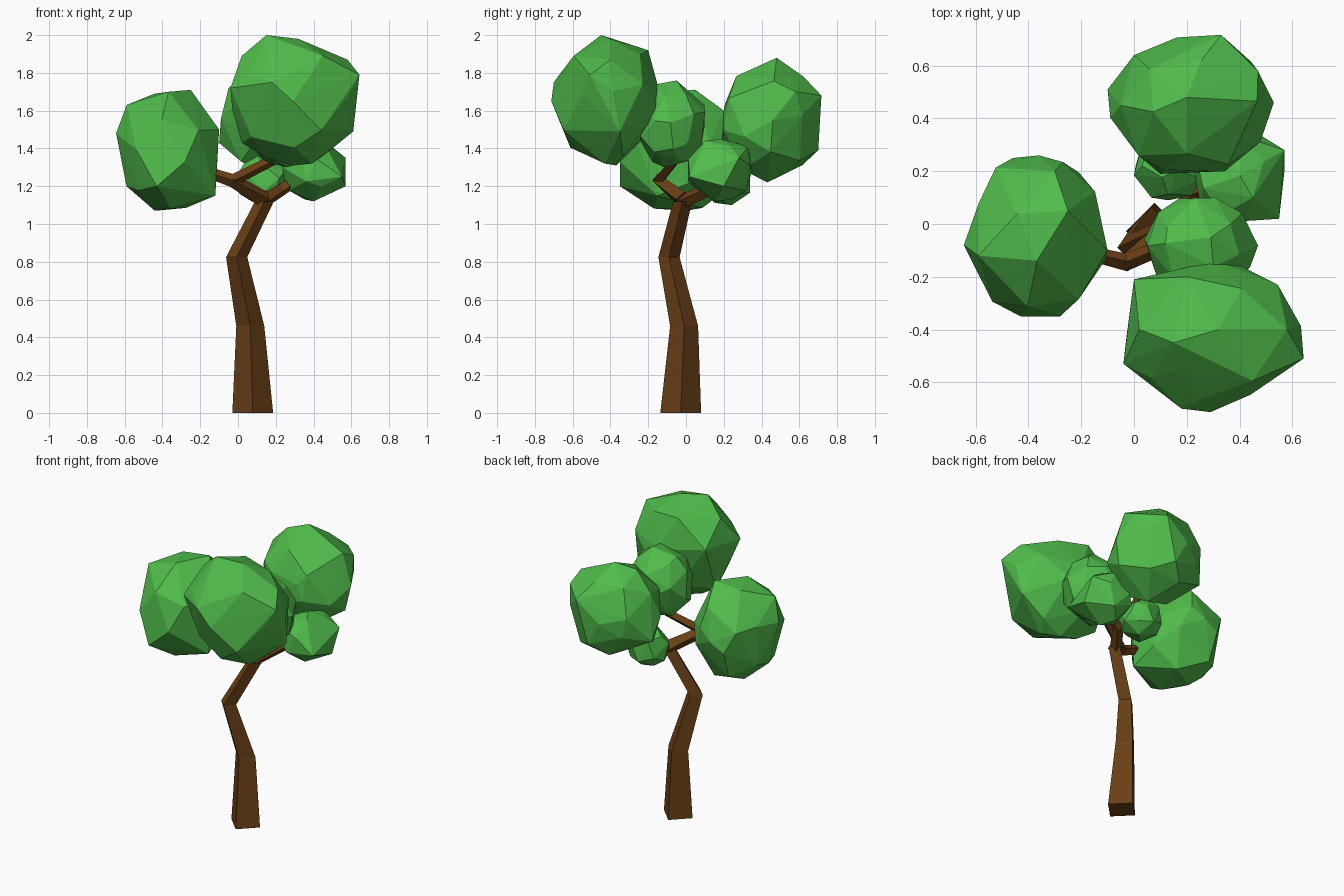
import bpy, bmesh, math, random
from mathutils import Vector, Matrix

if "Cube" in bpy.data.objects:
    bpy.data.objects.remove(bpy.data.objects["Cube"])


def material(name, color):
    m = bpy.data.materials.new(name)
    m.diffuse_color = (*color, 1)
    m.use_nodes = True
    m.node_tree.nodes["Principled BSDF"].inputs["Base Color"].default_value = m.diffuse_color
    return m


bark = material("bark", (0.14, 0.05, 0.008))
leaf = material("leaf", (0.08, 0.50, 0.07))


def finish(bm, name, mat):
    bmesh.ops.recalc_face_normals(bm, faces=bm.faces)
    me = bpy.data.meshes.new(name)
    bm.to_mesh(me)
    bm.free()
    me.materials.append(mat)
    ob = bpy.data.objects.new(name, me)
    bpy.context.collection.objects.link(ob)
    return ob


def tube(name, path, upright=False):
    """Four-sided tapering limb through (x, y, z, radius) points."""
    bm = bmesh.new()
    pts = [Vector(p[:3]) for p in path]
    rings = []
    for i, p in enumerate(pts):
        d = pts[min(i + 1, len(pts) - 1)] - pts[max(i - 1, 0)]
        side, up = Vector((1, 0, 0)), Vector((0, 1, 0))
        if not upright:
            side = d.cross(Vector((0, 0, 1))).normalized()
            up = side.cross(d).normalized()
        r = path[i][3]
        rings.append([bm.verts.new(p + side * r * math.cos(k * math.pi / 2)
                                   + up * r * math.sin(k * math.pi / 2)) for k in range(4)])
    for a, b in zip(rings, rings[1:]):
        for k in range(4):
            n = (k + 1) % 4
            bm.faces.new((a[k], a[n], b[n], b[k]))
    bm.faces.new(rings[0])
    bm.faces.new(rings[-1])
    return finish(bm, name, bark)


def clump(name, lo, hi, seed, count=26, corners=()):
    """Irregular faceted convex leaf ball in the box lo..hi, pulled out to a few corners."""
    rng = random.Random(seed)
    turn = Matrix.Rotation(rng.uniform(0, 6), 3, 'X') @ Matrix.Rotation(rng.uniform(0, 6), 3, 'Y')
    ball = []
    for i in range(count):
        z = 1 - (2 * i + 1) / count
        a = i * 2.39996
        s = math.sqrt(1 - z * z)
        p = Vector((s * math.cos(a), s * math.sin(a), z))
        p += Vector([rng.uniform(-0.17, 0.17) for _ in range(3)])
        ball.append(turn @ p.normalized() * rng.uniform(0.97, 1.05))
    inset = 0.02 if corners else 0
    for k in range(3):
        a, b = min(p[k] for p in ball), max(p[k] for p in ball)
        for p in ball:
            p[k] = lo[k] + inset / 2 + (p[k] - a) / (b - a) * (hi[k] - lo[k] - inset)
    # corners replace nearby ball points so that facets stay large
    keys = [Vector(c) for c in corners]
    ball = [p for p in ball if all((p - c).length > 0.09 for c in keys)]
    bm = bmesh.new()
    for p in ball + keys:
        bm.verts.new(p)
    res = bmesh.ops.convex_hull(bm, input=bm.verts)
    junk = [g for g in res["geom_interior"] if isinstance(g, bmesh.types.BMVert)]
    bmesh.ops.delete(bm, geom=junk, context='VERTS')
    return finish(bm, name, leaf)


# Crooked trunk
tube("trunk", [(0.078, -0.028, 0, 0.108), (0.065, -0.01, 0.46, 0.074),
               (-0.007, -0.09, 0.825, 0.056), (0.14, -0.018, 1.12, 0.05)], upright=True)

# Branches
tube("left_limb", [(0.14, -0.018, 1.13, 0.045), (-0.03, -0.145, 1.23, 0.035),
                   (-0.30, -0.08, 1.32, 0.022)])
tube("middle_limb", [(-0.03, -0.145, 1.23, 0.032), (0.20, -0.05, 1.345, 0.028),
                     (0.25, -0.08, 1.50, 0.02)])
tube("front_limb", [(0.20, -0.05, 1.345, 0.025), (0.28, -0.40, 1.60, 0.02)])
tube("right_limb", [(0.13, -0.02, 1.12, 0.04), (0.23, 0.12, 1.18, 0.033),
                    (0.40, 0.17, 1.29, 0.02)])
tube("back_limb", [(0.20, 0.16, 1.20, 0.025), (0.21, 0.42, 1.50, 0.02)])

# Leaf clumps
clump("left_leaves", (-0.645, -0.35, 1.07), (-0.10, 0.26, 1.71), 3, corners=[
    (-.59, -.12, 1.63), (-.25, .05, 1.71), (-.10, -.1, 1.5), (-.12, -.15, 1.15),
    (-.44, 0, 1.07), (-.59, -.05, 1.2), (-.645, -.08, 1.48), (-.36, .26, 1.40),
    (-.43, -.35, 1.2), (-.28, -.35, 1.33), (-.3, .2, 1.6)])
clump("front_leaves", (-0.04, -0.713, 1.31), (0.643, -0.14, 2.0), 5, corners=[
    (.15, -.45, 2.0), (.32, -.4, 1.98), (.58, -.4, 1.87), (.643, -.51, 1.79),
    (.61, -.35, 1.49), (.29, -.37, 1.31), (.02, -.35, 1.43), (-.04, -.53, 1.72),
    (0, -.21, 1.75), (.31, -.14, 1.7), (.29, -.713, 1.65), (.18, -.70, 1.75),
    (.02, -.4, 1.89), (.2, -.2, 1.92)])
clump("back_leaves", (-0.10, 0.19, 1.22), (0.53, 0.717, 1.88), 8, corners=[
    (.2, .48, 1.88), (.33, .717, 1.68), (.25, .70, 1.39), (.25, .43, 1.22),
    (.3, .2, 1.6), (.1, .19, 1.45), (-.1, .51, 1.43), (-.05, .45, 1.72),
    (.53, .46, 1.55), (.47, .58, 1.7), (0, .64, 1.6)])
clump("middle_leaves", (0.04, -0.26, 1.30), (0.47, 0.10, 1.76), 11, 32)
clump("right_leaves", (0.21, 0.0, 1.12), (0.57, 0.36, 1.46), 14, 24, corners=[
    (.57, .28, 1.35), (.55, .02, 1.25), (.42, .33, 1.41), (.57, .2, 1.2),
    (.40, .15, 1.12), (.45, .1, 1.44)])
clump("small_leaves", (0.00, 0.09, 1.10), (0.26, 0.34, 1.36), 17, 24)
